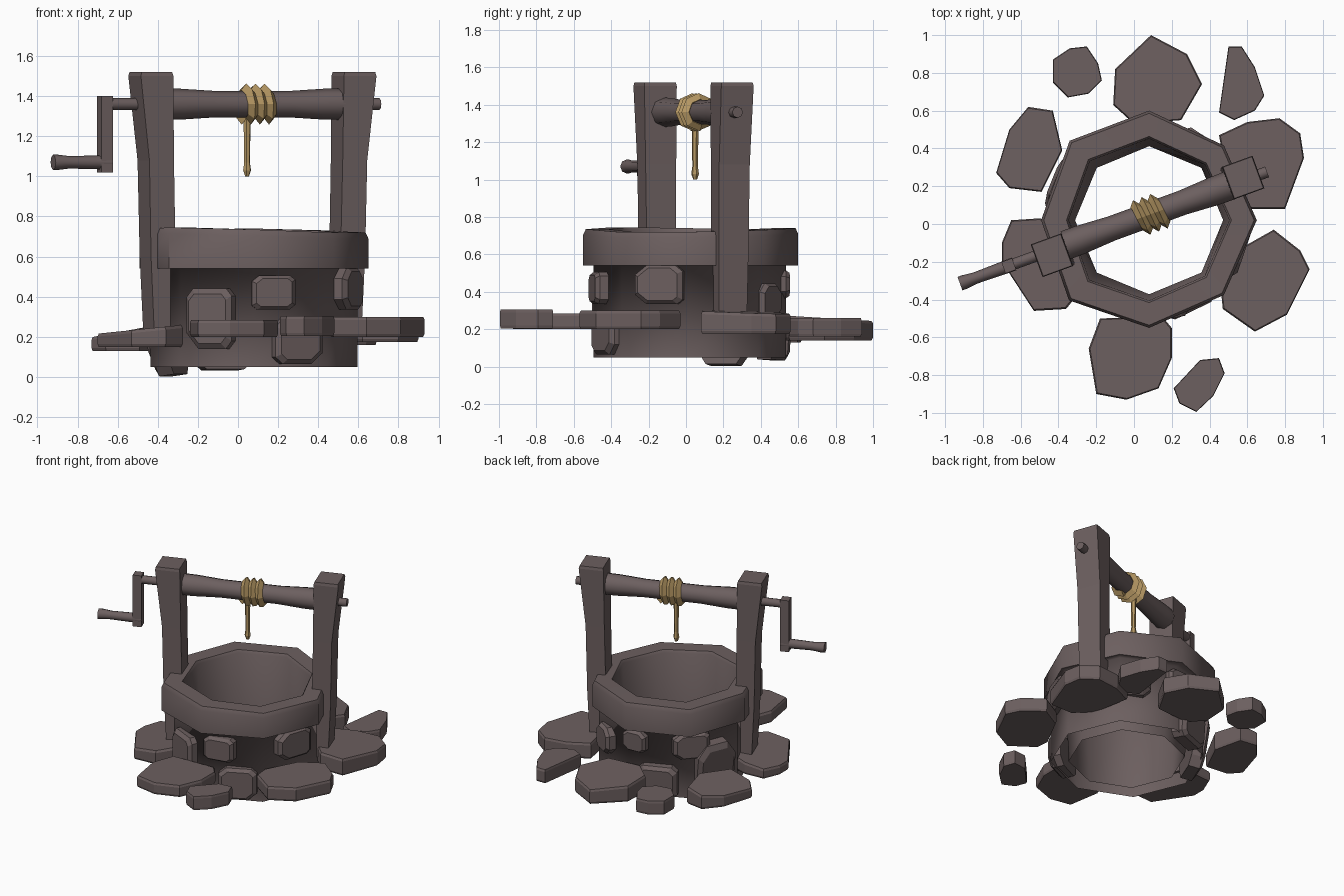
import bpy
import math
import random
from mathutils import Matrix, Vector

if "Cube" in bpy.data.objects:
    bpy.data.objects.remove(bpy.data.objects["Cube"], do_unlink=True)
random.seed(4)


def material(name, rgb):
    mat = bpy.data.materials.new(name)
    mat.use_nodes = True
    mat.diffuse_color = (*rgb, 1)
    mat.node_tree.nodes["Principled BSDF"].inputs["Base Color"].default_value = (*rgb, 1)
    return mat


STONE = material("grey brown", (0.15, 0.115, 0.115))
ROPE = material("rope tan", (0.46, 0.31, 0.125))

# Frames: the well shaft, and the windlass turned across it
WELL = Matrix.Translation((0.08, 0.02, 0))
WINDLASS = Matrix.Translation((0.07, 0.045, 0)) @ Matrix.Rotation(math.radians(20), 4, "Z")


def loft(name, rings, mat=STONE, frame=Matrix(), caps=True, smooth=0):
    """Skin a stack of equal rings, capping both ends if wanted."""
    n, count = len(rings[0]), len(rings)
    verts = [frame @ Vector(p) for ring in rings for p in ring]
    faces = []
    for i in range(count - 1):
        a, b = i * n, (i + 1) * n
        faces += [(a + j, a + (j + 1) % n, b + (j + 1) % n, b + j) for j in range(n)]
    if caps:
        faces += [tuple(range(n))[::-1], tuple(range((count - 1) * n, count * n))]
    mesh = bpy.data.meshes.new(name)
    mesh.from_pydata(verts, [], faces)
    mesh.materials.append(mat)
    if smooth:
        mesh.shade_smooth()
        mesh.set_sharp_from_angle(angle=math.radians(smooth))
    obj = bpy.data.objects.new(name, mesh)
    bpy.context.collection.objects.link(obj)


def circle(r, z, sides):
    turns = [math.tau * i / sides for i in range(sides)]
    return [(r * math.cos(t), r * math.sin(t), z) for t in turns]


def rod(name, profile, z, sides=8):
    """Turned part lying along the windlass axis; profile is (position, radius)."""
    rings = [[(u, x, z + y) for x, y, _ in circle(r, 0, sides)] for u, r in profile]
    loft(name, rings, STONE, WINDLASS, smooth=50)


def rectangle(u0, u1, v, z, shift=0):
    return [(u0, shift - v, z), (u1, shift - v, z), (u1, shift + v, z), (u0, shift + v, z)]


# Uneven eight-sided coping, its lining running down inside the shaft
wobble = [(0.57, 0.72), (0.56, 0.73), (0.58, 0.74), (0.595, 0.735),
          (0.572, 0.74), (0.6, 0.745), (0.57, 0.735), (0.56, 0.72)]


def coping_ring(scale, z=None, drop=0):
    ring = []
    for i, (r, top) in enumerate(wobble):
        x, y, _ = circle(r * scale, 0, 8)[i]
        ring.append((x, y, z if z else top - drop))
    return ring


loft("coping_and_lining", [coping_ring(1, 0.54), coping_ring(1, 0, 0.03), coping_ring(0.975),
                           coping_ring(0.765), coping_ring(0.745, 0, 0.02), circle(0.392, 0.05, 8)],
     frame=WELL, caps=False, smooth=50)

# Outer shaft wall, open below, rounding into the underside of the coping
SHAFT = 0.515
loft("shaft_wall", [circle(SHAFT, 0.05, 8), circle(SHAFT, 0.54, 8), coping_ring(1, 0.54)],
     frame=WELL, caps=False, smooth=180)

# Posts: inner edge, outer edge, half depth, height
levels = [(0.43, 0.557, 0.08, 0.22), (0.445, 0.575, 0.083, 0.6), (0.455, 0.585, 0.087, 1.08),
          (0.46, 0.632, 0.092, 1.5), (0.465, 0.627, 0.088, 1.52)]
for side, shift, name in ((-1, -0.025, "right_post"), (1, 0.015, "left_post")):
    rings = [rectangle(*sorted((side * a, side * b)), v, z, shift) for a, b, v, z in levels]
    loft(name, rings, frame=WINDLASS)

# Windlass drum, axle and crank
rod("drum", [(-0.46, 0.078), (-0.38, 0.077), (-0.2, 0.066), (0.2, 0.066),
             (0.38, 0.077), (0.47, 0.078)], 1.36)
rod("axle", [(-0.81, 0.03), (0.675, 0.03)], 1.36)
loft("crank_arm", [rectangle(-0.81, -0.75, 0.032, z) for z in (1.02, 1.4)], frame=WINDLASS)
rod("crank_handle", [(-1.055, 0.038), (-1.03, 0.038), (-0.97, 0.031), (-0.75, 0.036)], 1.07)

# Rope wound three turns, with a hanging tail
steps = 8
rings = []
for i in range(3 * steps + 1):
    t = math.tau * i / steps
    out = Vector((0, math.sin(t), -math.cos(t)))
    along = Vector((0.027, 0, 0))
    p = Vector((-0.055 + 0.145 * i / (3 * steps), 0, 1.36)) + out * 0.07
    rings.append([p + out * 0.032, p + along, p - out * 0.02, p - along])
loft("rope_coil", rings, ROPE, WINDLASS)
tail = [(0.01, 1.0), (0.021, 1.03), (0.015, 1.07), (0.019, 1.3)]
loft("rope_tail", [circle(r, z, 6) for r, z in tail], ROPE,
     WINDLASS @ Matrix.Translation((-0.022, 0.012, 0)))


# Loose paving slabs: outline, bottom, top, slope of the top along x and y
def slab(name, outline, bottom, top, slope=(0, 0)):
    cx = sum(p[0] for p in outline) / len(outline)
    cy = sum(p[1] for p in outline) / len(outline)
    rings = []
    for z, scale, tilt in ((bottom, 0.97, 0), (bottom + 0.015, 1, 0), (top - 0.015, 1, 1), (top, 0.97, 1)):
        rings.append([(cx + (x - cx) * scale, cy + (y - cy) * scale,
                       z + tilt * ((x - cx) * slope[0] + (y - cy) * slope[1])) for x, y in outline])
    loft("paving_" + name, rings)


slab("back", [(0.09, 1), (-0.1, 0.82), (-0.11, 0.63), (0, 0.53), (0.25, 0.55),
              (0.36, 0.74), (0.28, 0.9)], 0.14, 0.26, (0, -0.06))
slab("back_left_small", [(0.5, 0.94), (0.45, 0.59), (0.53, 0.55), (0.64, 0.6),
                         (0.69, 0.68), (0.64, 0.83), (0.57, 0.94)], 0.16, 0.26)
slab("back_right_small", [(-0.34, 0.93), (-0.43, 0.87), (-0.43, 0.75), (-0.35, 0.67),
                          (-0.24, 0.69), (-0.17, 0.76), (-0.19, 0.85), (-0.25, 0.94)],
     0.15, 0.25)
slab("right_back", [(-0.56, 0.62), (-0.66, 0.5), (-0.73, 0.27), (-0.66, 0.19),
                    (-0.49, 0.17), (-0.38, 0.39), (-0.43, 0.6)], 0.13, 0.23, (0.18, 0))
slab("right_front", [(-0.65, 0.02), (-0.7, -0.1), (-0.7, -0.2), (-0.53, -0.46),
                     (-0.36, -0.45), (-0.27, -0.34), (-0.4, 0), (-0.5, 0.03)],
     0.15, 0.235, (0.1, 0))
slab("front", [(-0.18, -0.5), (-0.24, -0.66), (-0.2, -0.9), (-0.04, -0.93),
               (0.13, -0.87), (0.2, -0.71), (0.2, -0.55), (0.15, -0.49)], 0.2, 0.285)
slab("front_small", [(0.35, -0.72), (0.21, -0.87), (0.24, -0.95), (0.33, -0.995),
                     (0.42, -0.91), (0.48, -0.79), (0.45, -0.71)], 0.205, 0.305)
slab("left_front", [(0.74, -0.03), (0.58, -0.12), (0.46, -0.35), (0.47, -0.45),
                    (0.64, -0.57), (0.81, -0.48), (0.93, -0.24), (0.88, -0.14)], 0.2, 0.3)
slab("left_back", [(0.6, 0.54), (0.45, 0.47), (0.5, 0.2), (0.62, 0.08), (0.8, 0.08),
                   (0.9, 0.35), (0.88, 0.48), (0.77, 0.56)], 0.175, 0.29, (-0.02, -0.03))


# Stones bedded in the shaft: bearing, height, width, tallness, lean
def wall_stone(i, bearing, z, width, tall, lean=0):
    depth = SHAFT * math.cos(math.pi / 8) + 0.005
    frame = (WELL @ Matrix.Rotation(math.radians(bearing), 4, "Z")
             @ Matrix.Translation((depth, 0, z)) @ Matrix.Rotation(math.radians(lean), 4, "Y"))
    corners = []
    for sx, sy in ((1, -1), (1, 1), (-1, 1), (-1, -1)):
        cut = random.uniform(0.2, 0.55)
        pair = [(sx * width / 2, sy * tall / 2 * (1 - cut)), (sx * width / 2 * (1 - cut), sy * tall / 2)]
        corners += pair if sx == sy else pair[::-1]
    rings = [[(d, y * s, h * s) for y, h in corners]
             for d, s in ((-0.05, 1), (0.03, 1), (0.052, 0.82))]
    loft("wall_stone_%d" % i, rings, frame=frame)


bedded = [(-79, 0.42, 0.22, 0.17), (-19, 0.44, 0.27, 0.21), (-64, 0.18, 0.26, 0.23),
          (-116, 0.29, 0.25, 0.3), (57, 0.35, 0.2, 0.19), (93, 0.44, 0.18, 0.15),
          (138, 0.43, 0.25, 0.19), (111, 0.16, 0.29, 0.25, 4), (158, 0.22, 0.3, 0.43, 8)]
for i, stone in enumerate(bedded, 1):
    wall_stone(i, *stone)
